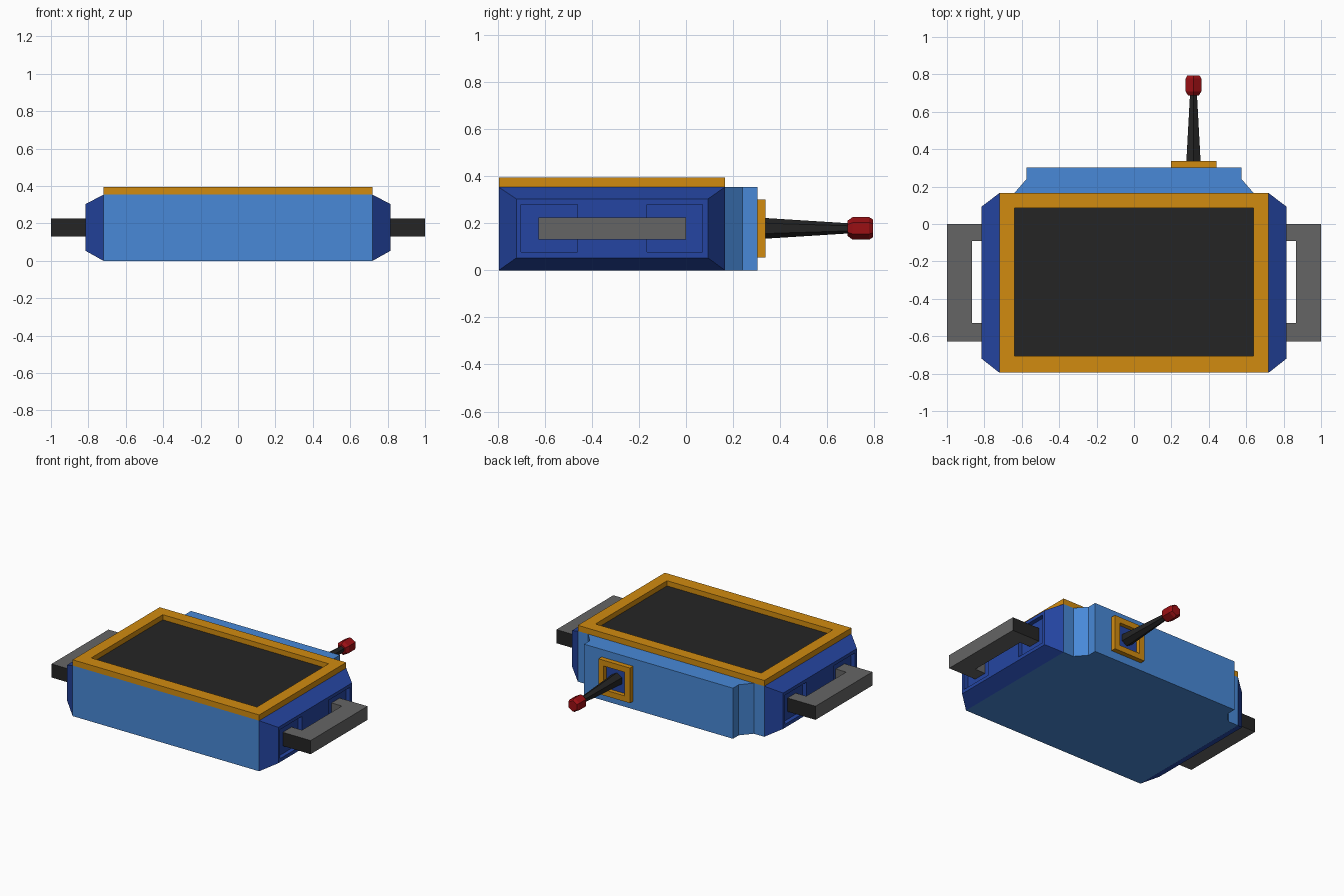
import bpy, bmesh, math
from mathutils import Matrix, Vector

if "Cube" in bpy.data.objects:
    bpy.data.objects.remove(bpy.data.objects["Cube"])


def material(name, rgb):
    m = bpy.data.materials.new(name)
    m.diffuse_color = (*rgb, 1)
    m.use_nodes = True
    m.node_tree.nodes["Principled BSDF"].inputs["Base Color"].default_value = m.diffuse_color
    return m


LIGHT_BLUE = material("light blue", (0.065, 0.25, 0.68))
DARK_BLUE = material("dark blue", (0.018, 0.06, 0.36))
ORANGE = material("orange", (0.64, 0.26, 0.005))
BLACK = material("black", (0.018, 0.018, 0.018))
GREY = material("grey", (0.13, 0.13, 0.13))
RED = material("red", (0.33, 0.005, 0.007))


def make_object(name, bm, *mats):
    bmesh.ops.recalc_face_normals(bm, faces=bm.faces)
    me = bpy.data.meshes.new(name)
    bm.to_mesh(me)
    bm.free()
    for m in mats:
        me.materials.append(m)
    ob = bpy.data.objects.new(name, me)
    bpy.context.collection.objects.link(ob)
    return ob


def prism(outline, z0, z1):
    """Extrude a flat outline upwards."""
    bm = bmesh.new()
    f = bm.faces.new([bm.verts.new((x, y, z0)) for x, y in outline])
    ext = bmesh.ops.extrude_face_region(bm, geom=[f])["geom"]
    for v in ext:
        if isinstance(v, bmesh.types.BMVert):
            v.co.z = z1
    return bm


def rect(x0, x1, y0, y1):
    return [(x0, y0), (x1, y0), (x1, y1), (x0, y1)]


def loft(rings):
    """Join rings of points with quads and cap both ends."""
    bm = bmesh.new()
    vs = [[bm.verts.new(p) for p in r] for r in rings]
    n = len(rings[0])
    for a, b in zip(vs, vs[1:]):
        for i in range(n):
            j = (i + 1) % n
            bm.faces.new((a[i], a[j], b[j], b[i]))
    bm.faces.new(vs[0])
    bm.faces.new(vs[-1])
    return bm


def frame(outer, inner, z0, z1):
    """Rectangular ring with an open middle."""
    bm = bmesh.new()
    loops = [[bm.verts.new((x, y, z)) for x, y in r]
             for r, z in ((outer, z0), (outer, z1), (inner, z1), (inner, z0))]
    for k in range(4):
        a, b = loops[k], loops[(k + 1) % 4]
        for i in range(4):
            j = (i + 1) % 4
            bm.faces.new((a[i], a[j], b[j], b[i]))
    return bm


def mirror(ob):
    ob.modifiers.new("mirror", "MIRROR").use_axis[0] = True


# Main casing with the stepped rear section
half = [(0.72, -0.795), (0.72, 0.165), (0.64, 0.165), (0.575, 0.24), (0.575, 0.303)]
make_object("casing", prism(half + [(-x, y) for x, y in reversed(half)], 0, 0.353), LIGHT_BLUE)

# Screen and its raised surround
make_object("screen_surround",
            frame(rect(-0.72, 0.72, -0.795, 0.165), rect(-0.64, 0.64, -0.705, 0.085), 0.353, 0.393),
            ORANGE)
make_object("screen", prism(rect(-0.645, 0.645, -0.71, 0.09), 0.35, 0.357), BLACK)

# Tapered side blocks with a pocket for each handle arm
base = [(0.72, y, z) for y, z in rect(-0.795, 0.165, 0, 0.353)]
tip = [(0.815, y, z) for y, z in rect(-0.72, 0.093, 0.053, 0.303)]
side = make_object("side_block", loft([base, tip]), DARK_BLUE)
for name, y0, y1 in (("front_pocket_cutter", -0.70, -0.46), ("rear_pocket_cutter", -0.165, 0.07)):
    cutter = make_object(name, prism(rect(0.785, 0.9, y0, y1), 0.077, 0.28), DARK_BLUE)
    cutter.hide_render = True
    cutter.hide_viewport = True
    cut = side.modifiers.new(name, "BOOLEAN")
    cut.operation = "DIFFERENCE"
    cut.solver = "EXACT"
    cut.object = cutter
mirror(side)

# C-shaped handles, black on the ends of the arms
grip = [(0.78, -0.627), (1.0, -0.627), (1.0, 0.0), (0.78, 0.0),
        (0.78, -0.09), (0.865, -0.09), (0.865, -0.53), (0.78, -0.53)]
handle = make_object("handle", prism(grip, 0.13, 0.225), GREY, BLACK)
for p in handle.data.polygons:
    if abs(p.normal.y) > 0.9 and not -0.6 < p.center.y < -0.05:
        p.material_index = 1
mirror(handle)

# Aerial socket on the back: orange ring around a blue panel
to_back = Matrix.Rotation(math.radians(-90), 4, "X")
ring = frame(rect(0.197, 0.44, -0.3, -0.055), rect(0.237, 0.40, -0.26, -0.095), 0.30, 0.337)
ring.transform(to_back)
make_object("aerial_socket", ring, ORANGE)
panel = prism(rect(0.23, 0.407, -0.267, -0.088), 0.301, 0.308)
panel.transform(to_back)
make_object("socket_panel", panel, DARK_BLUE)


def hexagon(y, r):
    return [Vector((0.318 + r * math.sin(i * math.pi / 3), y, 0.178 + r * math.cos(i * math.pi / 3)))
            for i in range(6)]


# Tapered six-sided aerial and its red tip
make_object("aerial", loft([hexagon(0.303, 0.046), hexagon(0.70, 0.021)]), BLACK)
make_object("aerial_tip", loft([hexagon(y, r) for y, r in
            ((0.687, 0.033), (0.708, 0.048), (0.778, 0.048), (0.795, 0.037))]), RED)
